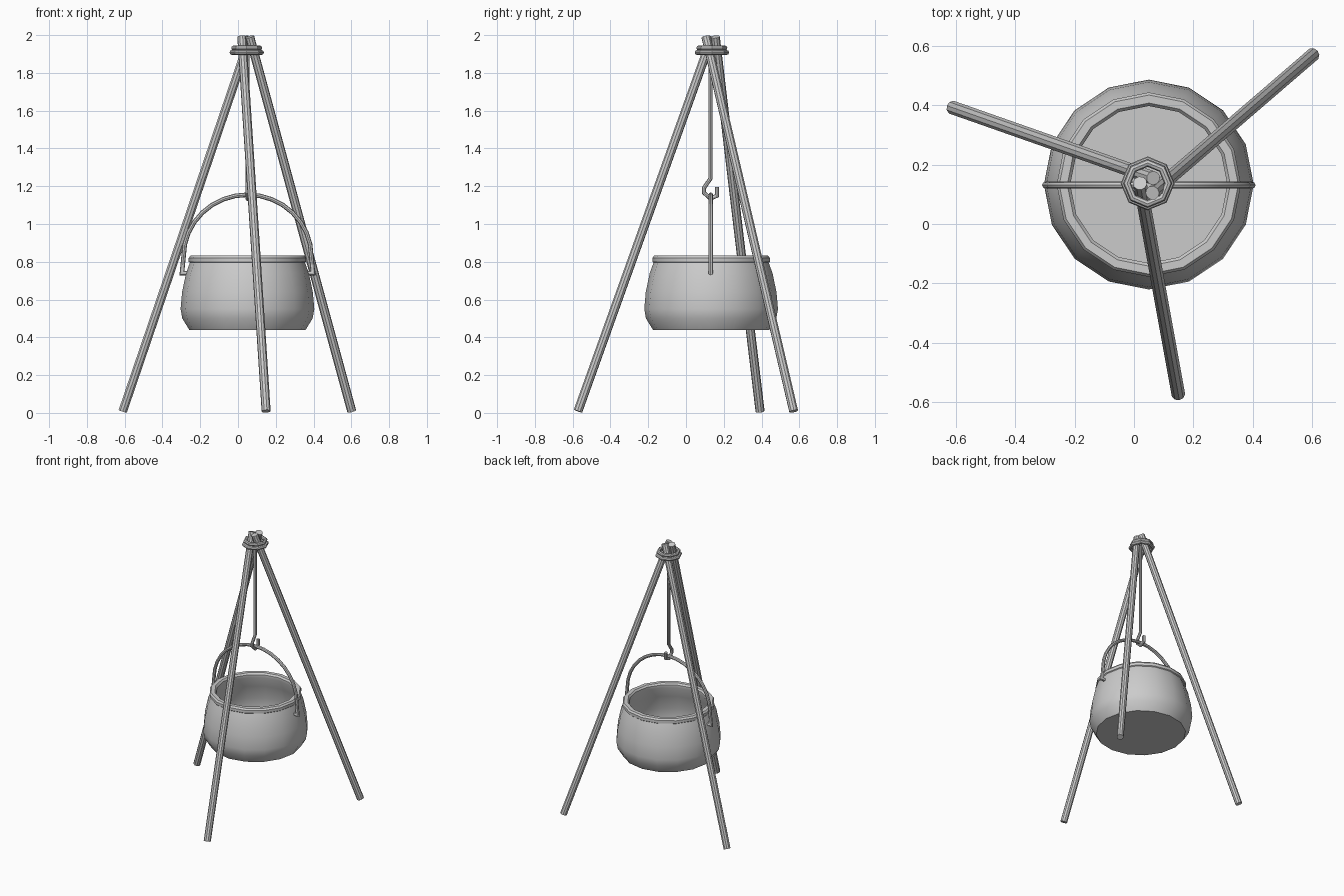
import bpy, bmesh
from math import sin, cos, pi, radians
from mathutils import Vector

if "Cube" in bpy.data.objects:
    bpy.data.objects.remove(bpy.data.objects["Cube"])

CX, CY = 0.05, 0.133   # axis shared by pot, hook and lashing


def finish(name, bm, smooth=True):
    bmesh.ops.recalc_face_normals(bm, faces=bm.faces)
    me = bpy.data.meshes.new(name)
    bm.to_mesh(me)
    bm.free()
    ob = bpy.data.objects.new(name, me)
    bpy.context.collection.objects.link(ob)
    if smooth:
        bpy.ops.object.select_all(action='DESELECT')
        ob.select_set(True)
        bpy.context.view_layer.objects.active = ob
        bpy.ops.object.shade_smooth_by_angle(angle=radians(35))
    return ob


def lathe(name, profile, sides, center, closed=False):
    bm = bmesh.new()
    rings = [[bm.verts.new((center[0] + r * cos(2 * pi * i / sides),
                            center[1] + r * sin(2 * pi * i / sides), z))
              for i in range(sides)] for r, z in profile]
    pairs = list(zip(rings, rings[1:]))
    if closed:
        pairs.append((rings[-1], rings[0]))
    for a, b in pairs:
        for i in range(sides):
            j = (i + 1) % sides
            bm.faces.new((a[i], a[j], b[j], b[i]))
    if not closed:
        bm.faces.new(rings[0])
        bm.faces.new(rings[-1])
    return finish(name, bm)


def tube(name, points, radius, side, sides=8):
    # Sweep a round section along a planar path; side is the plane's normal
    pts = [Vector(p) for p in points]
    side = Vector(side)
    bm = bmesh.new()
    rings = []
    for k, p in enumerate(pts):
        d_in = (p - pts[max(k - 1, 0)]).normalized()
        d_out = (pts[min(k + 1, len(pts) - 1)] - p).normalized()
        t = (d_in + d_out).normalized()
        n = side.cross(t).normalized()
        miter = 1 / max(0.6, t.dot(d_out if d_out.length else d_in))
        b = t.cross(n)
        rings.append([bm.verts.new(p + radius * (n * cos(a) * miter + b * sin(a)))
                      for a in (2 * pi * i / sides for i in range(sides))])
    for a, b in zip(rings, rings[1:]):
        for i in range(sides):
            j = (i + 1) % sides
            bm.faces.new((a[i], a[j], b[j], b[i]))
    bm.faces.new(rings[0])
    bm.faces.new(rings[-1])
    return finish(name, bm)


# Three crossing tripod poles
legs = {
    "left_leg": ((-0.61, 0.392, 0.009), (0.065, 0.155, 1.991)),
    "right_leg": ((0.602, 0.57, 0.009), (0.062, 0.105, 1.991)),
    "front_leg": ((0.149, -0.572, 0.009), (0.02, 0.138, 1.991)),
}
for name, (foot, top) in legs.items():
    d = Vector(top) - Vector(foot)
    tube(name, (foot, top), 0.024, d.cross(Vector((0, 0, 1))).normalized(), 10)

# Two lashing rings around the crossing
for name, r, z in (("upper_lashing", 0.069, 1.932), ("lower_lashing", 0.078, 1.908)):
    section = [(r + 0.013 * cos(a), z + 0.013 * sin(a))
               for a in (2 * pi * i / 8 for i in range(8))]
    lathe(name, section, 8, (0.046, 0.137), closed=True)

# Hanging rod with hook
hook = [(0, 1.92), (0, 1.24), (-0.033, 1.192), (-0.033, 1.165),
        (0, 1.135), (0.035, 1.15), (0.035, 1.195)]
tube("hook", [(CX, CY - 0.004 + y, z) for y, z in hook], 0.011, (1, 0, 0))

# Open cauldron with thickened rim
pot = [(0.308, 0.44), (0.345, 0.50), (0.354, 0.55), (0.346, 0.64), (0.325, 0.74),
       (0.305, 0.795), (0.311, 0.80), (0.311, 0.82), (0.302, 0.832), (0.275, 0.832),
       (0.265, 0.82), (0.265, 0.80), (0.30, 0.72), (0.325, 0.62), (0.332, 0.55),
       (0.325, 0.51), (0.29, 0.46)]
lathe("cauldron", pot, 16, (CX, CY))

# Bail handle with inward-turned feet
arc = [(-0.338 * cos(pi * i / 16), 0.83 + 0.325 * sin(pi * i / 16)) for i in range(17)]
bail = [(-0.305, 0.74), (-0.347, 0.74)] + arc + [(0.347, 0.74), (0.305, 0.74)]
tube("handle", [(CX + x, CY - 0.002, z) for x, z in bail], 0.012, (0, 1, 0))
